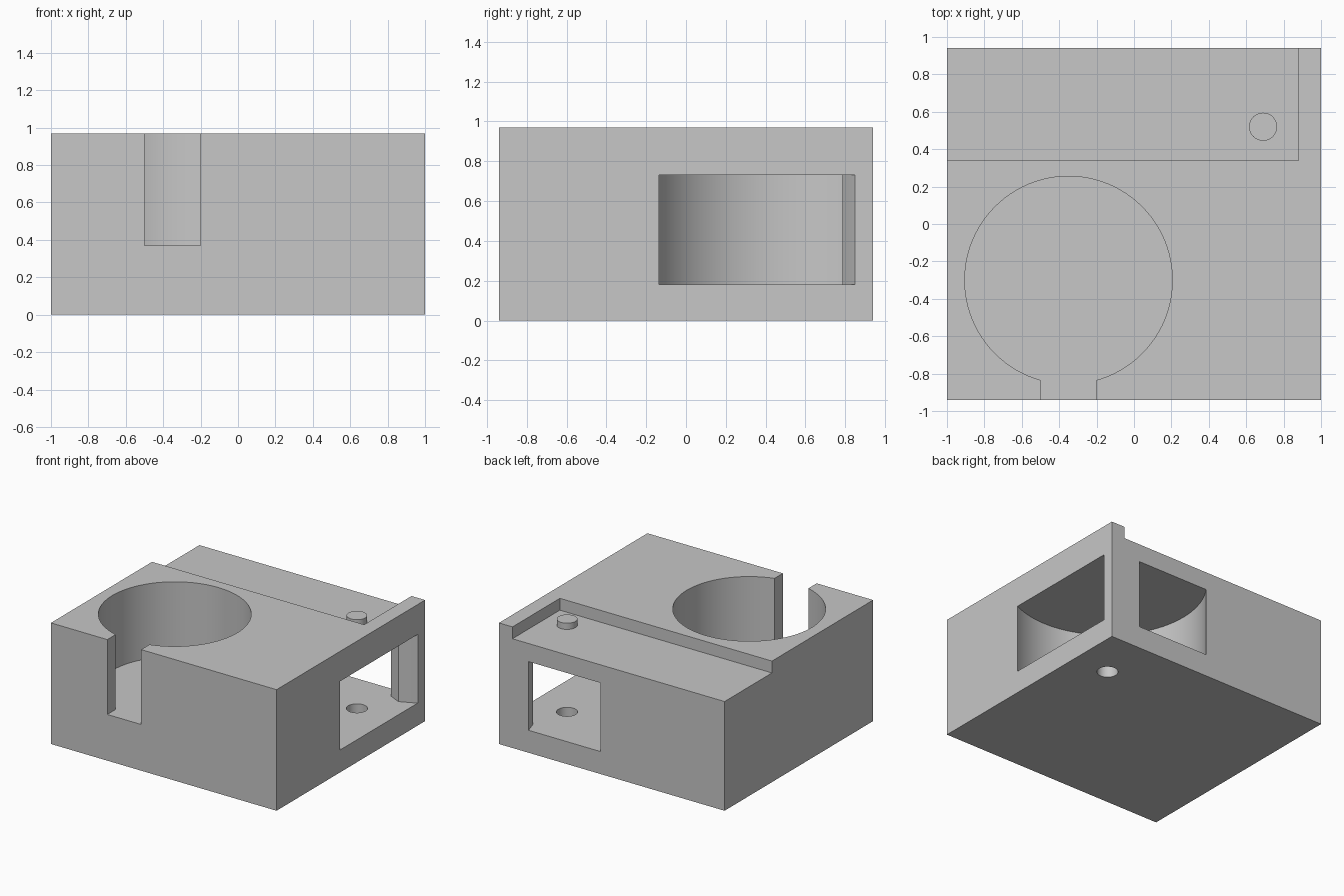
import bpy, bmesh
from math import sin, cos, pi, radians

default = bpy.data.objects.get("Cube")
if default:
    bpy.data.objects.remove(default, do_unlink=True)

grey = bpy.data.materials.new("light_grey")
grey.use_nodes = True
GREY = (0.57, 0.57, 0.57, 1)
grey.diffuse_color = GREY
grey.node_tree.nodes["Principled BSDF"].inputs["Base Color"].default_value = GREY


def prism(name, outline, z0, z1):
    """Extrude a flat outline between two heights."""
    bm = bmesh.new()
    base = bm.faces.new([bm.verts.new((x, y, z0)) for x, y in outline])
    top = bmesh.ops.extrude_face_region(bm, geom=[base])["geom"]
    verts = [v for v in top if isinstance(v, bmesh.types.BMVert)]
    bmesh.ops.translate(bm, verts=verts, vec=(0, 0, z1 - z0))
    bmesh.ops.recalc_face_normals(bm, faces=bm.faces)
    mesh = bpy.data.meshes.new(name)
    bm.to_mesh(mesh)
    bm.free()
    mesh.materials.append(grey)
    obj = bpy.data.objects.new(name, mesh)
    bpy.context.collection.objects.link(obj)
    return obj


def rect(x0, x1, y0, y1):
    return [(x0, y0), (x1, y0), (x1, y1), (x0, y1)]


def circle(x, y, r, n=96):
    return [(x + r * cos(2 * pi * i / n), y + r * sin(2 * pi * i / n))
            for i in range(n)]


def activate(obj):
    bpy.ops.object.select_all(action="DESELECT")
    obj.select_set(True)
    bpy.context.view_layer.objects.active = obj


def cut(target, cutter):
    """Subtract the cutter, then discard it."""
    cutter.hide_render = True
    mod = target.modifiers.new("cut", "BOOLEAN")
    mod.operation = "DIFFERENCE"
    mod.solver = "EXACT"
    mod.object = cutter
    activate(target)
    bpy.ops.object.modifier_apply(modifier=mod.name)
    bpy.data.objects.remove(cutter, do_unlink=True)


HEIGHT, HALF_Y = 0.97, 0.94
LEDGE_Z = 0.875
PIN = (0.69, 0.52)

# Main block
block = prism("block", rect(-1, 1, -HALF_Y, HALF_Y), 0, HEIGHT)

# Lowered ledge along the back, with a lip left at one end
cut(block, prism("ledge_cutter", rect(-1.2, 0.88, 0.34, 1.2), LEDGE_Z, 1.2))

# Round pocket and its slot through the front
cut(block, prism("pocket_cutter", circle(-0.35, -0.30, 0.555), 0.37, 1.2))
cut(block, prism("slot_cutter", rect(-0.5, -0.2, -1.2, -0.6), 0.37, 1.2))

# Round inner chamber open to two sides, keeping a faceted corner post
chamber = prism("chamber_cutter", circle(*PIN, 0.725), 0.18, 0.73)
post = [(0.738, 1.6), (0.738, 0.94), (0.77, 0.835), (0.87, 0.787),
        (0.97, 0.832), (1, 0.85), (1.6, 0.85), (1.6, 1.6)]
cut(chamber, prism("post_cutter", post, -0.2, 1.2))
cut(block, chamber)

# Hole through the chamber floor
cut(block, prism("hole_cutter", circle(*PIN, 0.077, 48), -0.2, 0.4))

# Pin standing on the ledge
pin = prism("pin", circle(*PIN, 0.075, 48), LEDGE_Z - 0.01, 0.925)

for part in (block, pin):
    activate(part)
    bpy.ops.object.shade_smooth_by_angle(angle=radians(20))
